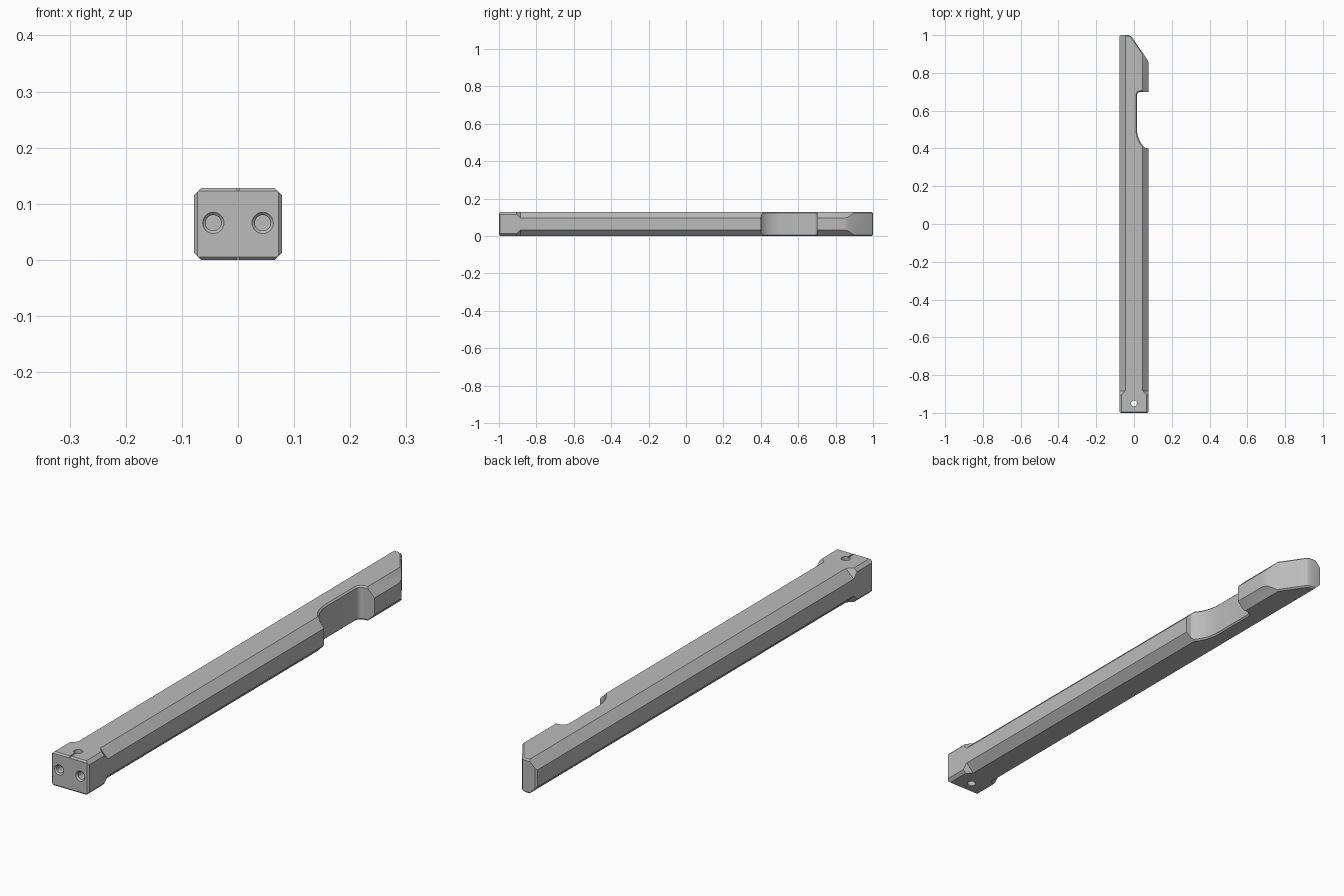
import bpy, bmesh, math
from mathutils import Matrix

if "Cube" in bpy.data.objects:
    bpy.data.objects.remove(bpy.data.objects["Cube"], do_unlink=True)

W, H = 0.078, 0.128          # half width, full height
MID = H / 2

grey = bpy.data.materials.new("plain grey")
grey.use_nodes = True
colour = (0.5, 0.5, 0.5, 1)
grey.diffuse_color = colour
grey.node_tree.nodes["Principled BSDF"].inputs["Base Color"].default_value = colour


def make(name, bm, helper=False):
    bmesh.ops.recalc_face_normals(bm, faces=bm.faces)
    mesh = bpy.data.meshes.new(name)
    bm.to_mesh(mesh)
    bm.free()
    mesh.materials.append(grey)
    ob = bpy.data.objects.new(name, mesh)
    bpy.context.collection.objects.link(ob)
    ob.hide_render = helper
    return ob


def arc(cx, cy, rx, ry, a0, a1, n=10):
    return [(cx + rx * math.cos(math.radians(a0 + (a1 - a0) * i / n)),
             cy + ry * math.sin(math.radians(a0 + (a1 - a0) * i / n)))
            for i in range(n + 1)]


def boolean(ob, cutter, operation):
    mod = ob.modifiers.new(operation, 'BOOLEAN')
    mod.operation, mod.solver, mod.object = operation, 'EXACT', cutter
    bpy.context.view_layer.objects.active = ob
    bpy.ops.object.modifier_apply(modifier=mod.name)
    bpy.data.objects.remove(cutter, do_unlink=True)


# Plan outline: square head, scooped notch with hook, slanted tip
B = 0.006
outline = [(-W + B, -1), (W - B, -1), (W, -1 + B), (W, 0.4)]
outline += arc(0.105, 0.51, 0.09, 0.125, 245, 180)[1:]
outline += arc(0.035, 0.68, 0.02, 0.02, 180, 90, 6)
outline += [(W, 0.70), (W, 0.845), (0.074, 0.865), (-0.008, 0.985),
            (-0.016, 0.995), (-0.028, 1), (-W + B, 1), (-W, 1 - B), (-W, -1 + B)]

bm = bmesh.new()
base = bm.faces.new([bm.verts.new((x, y, 0)) for x, y in outline])
top = bmesh.ops.extrude_face_region(bm, geom=[base])["geom"]
bmesh.ops.translate(bm, verts=[g for g in top if isinstance(g, bmesh.types.BMVert)],
                    vec=(0, 0, H))
bmesh.ops.recalc_face_normals(bm, faces=bm.faces)
rim = [e for e in bm.edges if abs(e.verts[0].co.z - e.verts[1].co.z) < 1e-6]
bmesh.ops.bevel(bm, geom=rim, offset=0.0055, segments=1, affect='EDGES')
handle = make("handle_bar", bm)

# Long corner chamfers: shallow on the head, deep along the shaft
OVER = 0.03
bm = bmesh.new()
rings = []
for y, c in [(-1.1, 0.012), (-0.905, 0.012), (-0.885, 0.032), (1.1, 0.032)]:
    w, h, k = W + OVER, MID + OVER, c + 2 * OVER
    pts = [(w - k, -h), (w, k - h), (w, h - k), (w - k, h),
           (k - w, h), (-w, h - k), (-w, k - h), (k - w, -h)]
    rings.append([bm.verts.new((x, y, MID + z)) for x, z in pts])
for a, b in zip(rings, rings[1:]):
    for i in range(8):
        j = (i + 1) % 8
        bm.faces.new((a[i], a[j], b[j], b[i]))
bm.faces.new(rings[0])
bm.faces.new(rings[-1])
boolean(handle, make("chamfer_envelope", bm, True), 'INTERSECT')


def cone_cutter(name, r1, r2, depth, matrix):
    bm = bmesh.new()
    bmesh.ops.create_cone(bm, cap_ends=True, segments=32, radius1=r1, radius2=r2,
                          depth=depth, matrix=matrix)
    boolean(handle, make(name, bm, True), 'DIFFERENCE')


# Pin hole through the head
cone_cutter("pin_hole", 0.016, 0.016, 0.3, Matrix.Translation((0, -0.95, MID)))

# Countersunk screw holes in the front face
turn = Matrix.Rotation(math.radians(-90), 4, 'X')
for side in (-1, 1):
    x = 0.044 * side
    cone_cutter("screw_hole", 0.014, 0.014, 0.1, Matrix.Translation((x, -1, 0.066)) @ turn)
    cone_cutter("screw_sink", 0.024, 0.014, 0.01, Matrix.Translation((x, -1, 0.066)) @ turn)

# Fine slits from the front edge to the pin hole
for z in (0, H):
    bm = bmesh.new()
    bmesh.ops.create_cube(bm, size=1, matrix=Matrix.Translation((0, -0.98, z))
                          @ Matrix.Diagonal((0.004, 0.06, 0.008, 1)))
    boolean(handle, make("slit", bm, True), 'DIFFERENCE')

bpy.ops.object.select_all(action='DESELECT')
handle.select_set(True)
bpy.context.view_layer.objects.active = handle
bpy.ops.object.shade_smooth_by_angle(angle=math.radians(25))
